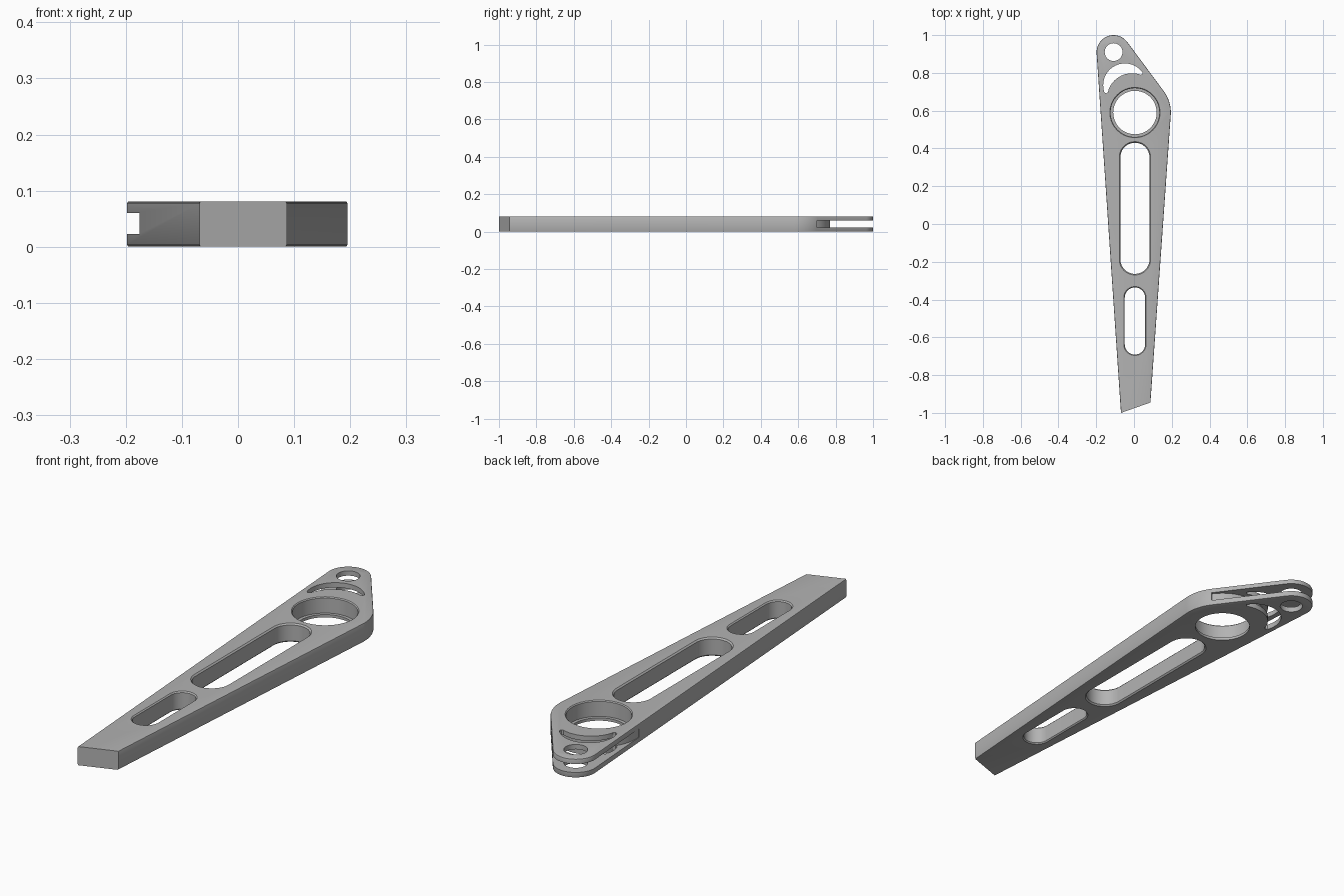
import bpy, bmesh
from math import cos, sin, radians
from mathutils import Vector

cube = bpy.data.objects.get("Cube")
if cube:
    bpy.data.objects.remove(cube, do_unlink=True)

THICK = 0.081
BORE = (0.005, 0.59)
TIP = (-0.108, 0.91)

metal = bpy.data.materials.new("satin grey metal")
metal.use_nodes = True
GREY = (0.45, 0.45, 0.45, 1)
metal.diffuse_color = GREY
metal.node_tree.nodes["Principled BSDF"].inputs["Base Color"].default_value = GREY


def arc(center, r, a0, a1, n=24):
    """Points along an arc, angles in degrees."""
    angles = [radians(a0 + (a1 - a0) * i / n) for i in range(n + 1)]
    return [(center[0] + r * cos(a), center[1] + r * sin(a)) for a in angles]


def circle(center, r, n=64):
    return arc(center, r, 0, 360, n)[:-1]


def stadium(x, y0, y1, r):
    """Rounded slot running along y between two end centres."""
    return arc((x, y1), r, 0, 180) + arc((x, y0), r, 180, 360)


def loft(name, rings):
    """Solid through matching (outline, height) rings, capped at both ends."""
    bm = bmesh.new()
    loops = [[bm.verts.new((x, y, z)) for x, y in pts] for pts, z in rings]
    bm.faces.new(loops[0])
    bm.faces.new(loops[-1])
    for low, high in zip(loops, loops[1:]):
        for i in range(len(low)):
            j = (i + 1) % len(low)
            bm.faces.new((low[i], low[j], high[j], high[i]))
    bmesh.ops.recalc_face_normals(bm, faces=bm.faces)
    mesh = bpy.data.meshes.new(name)
    bm.to_mesh(mesh)
    bm.free()
    mesh.materials.append(metal)
    obj = bpy.data.objects.new(name, mesh)
    bpy.context.collection.objects.link(obj)
    return obj


def chamfered_cut(name, outline, r, c):
    """Through cutter that widens by c at both faces of the plate."""
    wide, narrow = outline(r + 2 * c), outline(r)
    return loft(name, [(wide, -c), (narrow, c), (narrow, THICK - c), (wide, THICK + c)])


# Tapered lever body, with softened long edges and a crisp slanted end
outline = [(-0.069, -1.0), (0.087, -0.945)]
outline += arc(BORE, 0.19, -4, 36) + arc(TIP, 0.09, 36, 184)
body = loft("lever_arm", [(outline, 0), (outline, THICK)])
bm = bmesh.new()
bm.from_mesh(body.data)
rims = [e for e in bm.edges
        if abs(e.verts[0].co.z - e.verts[1].co.z) < 1e-6
        and max(v.co.y for v in e.verts) > -0.9]
bmesh.ops.bevel(bm, geom=rims, offset=0.004, segments=2, profile=0.5, affect='EDGES')
bm.to_mesh(body.data)
bm.free()

cutters = []

# Two lightening slots
cutters.append(chamfered_cut("long_slot_cutter",
                             lambda r: stadium(0.005, -0.187, 0.353, r), 0.077, 0.006))
cutters.append(chamfered_cut("short_slot_cutter",
                             lambda r: stadium(0.005, -0.637, -0.39, r), 0.054, 0.005))

# Stepped bearing bore with a thin retaining lip at the bottom
cutters.append(loft("bore_cutter", [
    (circle(BORE, 0.115), -0.02), (circle(BORE, 0.115), 0.012),
    (circle(BORE, 0.129), 0.012), (circle(BORE, 0.129), THICK - 0.004),
    (circle(BORE, 0.137), THICK + 0.004)]))

# Fork gap, curved around the bore
fork = arc(BORE, 0.18, 36, 185, 48)
fork += [(-0.4, 0.574), (-0.4, 1.2), (0.4, 1.2), (0.4, 0.877)]
cutters.append(loft("fork_gap_cutter", [(fork, 0.023), (fork, 0.06)]))

# Pivot hole through both fork plates
pivot = circle(TIP, 0.047)
cutters.append(loft("pivot_hole_cutter", [(pivot, -0.02), (pivot, THICK + 0.02)]))

# Crescent window with blunt rounded ends
crescent = arc((-0.048, 0.735), 0.115, 38, 195, 32)
crescent += [(-0.157, 0.696), (-0.147, 0.692), (-0.138, 0.698)]
crescent += arc((-0.01, 0.665), 0.133, 160, 70, 24)
crescent += [(0.043, 0.793), (0.046, 0.799)]
cutters.append(loft("crescent_cutter", [(crescent, -0.02), (crescent, THICK + 0.02)]))

# Cut everything, bake the result and drop the cutters
for c in cutters:
    c.hide_render = True
    mod = body.modifiers.new(c.name, 'BOOLEAN')
    mod.operation = 'DIFFERENCE'
    mod.solver = 'EXACT'
    mod.object = c
bpy.context.view_layer.update()
deps = bpy.context.evaluated_depsgraph_get()
baked = bpy.data.meshes.new_from_object(body.evaluated_get(deps))
body.modifiers.clear()
body.data = baked
for c in cutters:
    bpy.data.objects.remove(c, do_unlink=True)

bpy.ops.object.select_all(action='DESELECT')
body.select_set(True)
bpy.context.view_layer.objects.active = body
bpy.ops.object.shade_smooth_by_angle(angle=radians(25))
